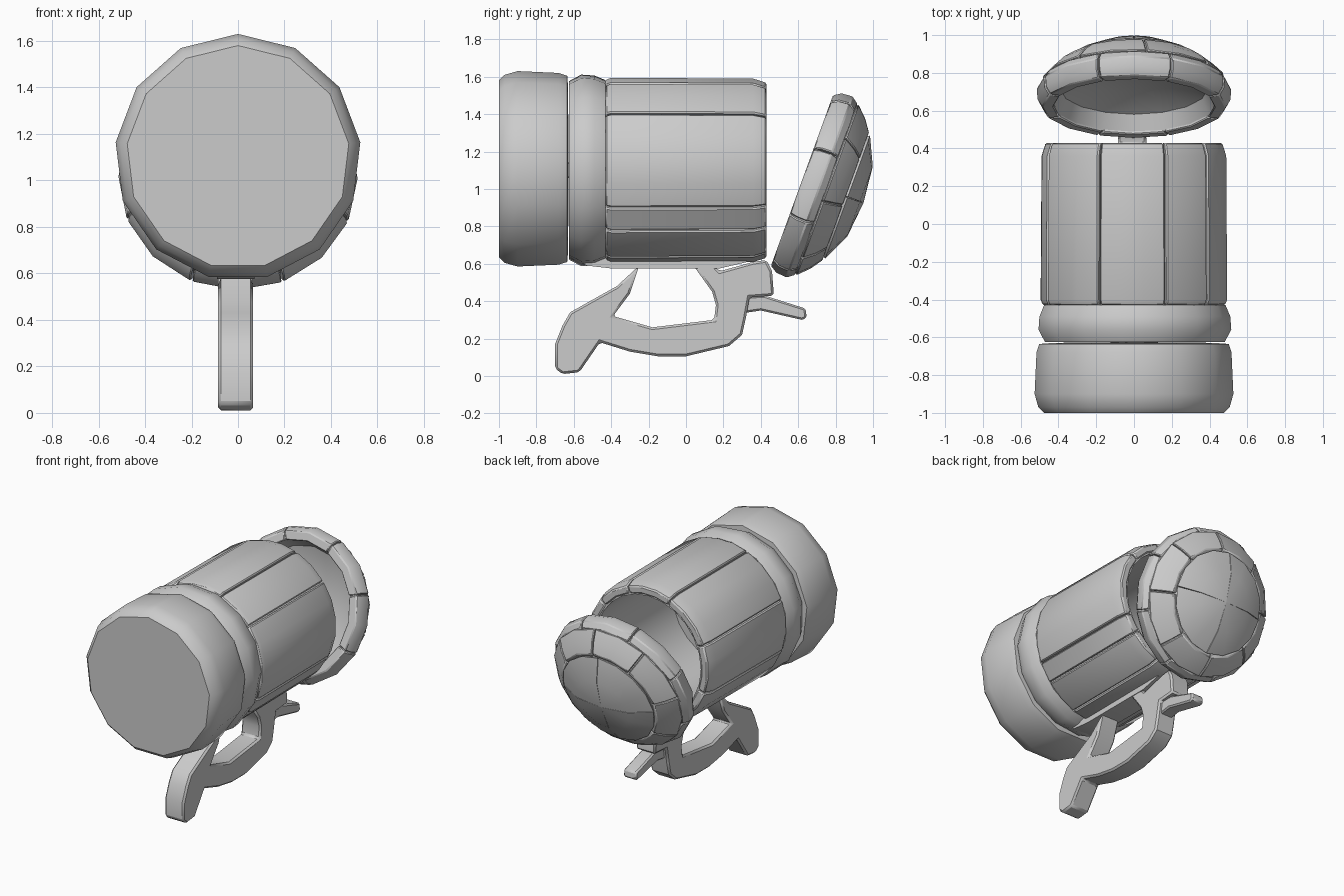
import bpy, bmesh, math
from mathutils import Matrix, Vector

cube = bpy.data.objects.get("Cube")
if cube:
    bpy.data.objects.remove(cube, do_unlink=True)

GREY = (0.6, 0.6, 0.6, 1)
grey = bpy.data.materials.new("plain_grey")
grey.use_nodes = True
grey.diffuse_color = GREY
grey.node_tree.nodes["Principled BSDF"].inputs["Base Color"].default_value = GREY


def frame(origin, up, axis):
    """Local x stays x, local y becomes up, local z becomes the axis of turning."""
    m = Matrix((Vector((1, 0, 0)), Vector(up), Vector(axis))).transposed().to_4x4()
    return Matrix.Translation(origin) @ m


def finish(name, bm, bevel=0.0):
    bmesh.ops.remove_doubles(bm, verts=bm.verts, dist=0.0005)
    bmesh.ops.recalc_face_normals(bm, faces=bm.faces)
    mesh = bpy.data.meshes.new(name)
    bm.to_mesh(mesh)
    bm.free()
    mesh.materials.append(grey)
    ob = bpy.data.objects.new(name, mesh)
    bpy.context.collection.objects.link(ob)
    bpy.ops.object.select_all(action="DESELECT")
    bpy.context.view_layer.objects.active = ob
    ob.select_set(True)
    bpy.ops.object.shade_smooth_by_angle(angle=math.radians(35))
    if bevel:
        mod = ob.modifiers.new("Soft edges", "BEVEL")
        mod.width = bevel
        mod.limit_method = "ANGLE"
        mod.angle_limit = math.radians(40)
    return ob


def spin(name, mat, profile, start=0, end=360, steps=13, bevel=0.0):
    """Turn a closed (radius, height) profile through an arc given in degrees."""
    bm = bmesh.new()
    full = end - start >= 360
    rings = []
    for i in range(steps if full else steps + 1):
        a = math.radians(start + (end - start) * i / steps)
        rings.append([bm.verts.new(mat @ Vector((r * math.cos(a), r * math.sin(a), h)))
                      for r, h in profile])
    n = len(profile)
    for i in range(steps):
        a, b = rings[i], rings[(i + 1) % len(rings)]
        for j in range(n):
            k = (j + 1) % n
            if profile[j][0] or profile[k][0]:
                bm.faces.new((a[j], a[k], b[k], b[j]))
    if not full:
        bm.faces.new(rings[0])
        bm.faces.new(rings[-1])
    return finish(name, bm, bevel)


def slab(name, outline, half, bevel=0.0, mid=-0.01):
    """Extrude a (y, z) outline across x."""
    bm = bmesh.new()
    face = bm.faces.new([bm.verts.new((mid - half, y, z)) for y, z in outline])
    new = bmesh.ops.extrude_face_region(bm, geom=[face])["geom"]
    bmesh.ops.translate(bm, vec=(2 * half, 0, 0),
                        verts=[v for v in new if isinstance(v, bmesh.types.BMVert)])
    return finish(name, bm, bevel)


body = frame((0, 0, 1.1), (0, 0, 1), (0, 1, 0))
lean = math.radians(20)
lid = frame((0, 0.62, 1.045), (0, math.sin(lean), math.cos(lean)),
            (0, math.cos(lean), -math.sin(lean)))

# Foot and collar of the mug
spin("foot", body, [(0, -1), (0.48, -1), (0.51, -0.97), (0.53, -0.9), (0.52, -0.68),
                    (0.505, -0.635), (0.44, -0.63), (0, -0.63)], 90, 450, 13)
spin("collar", body, [(0, -0.63), (0.48, -0.625), (0.515, -0.56), (0.51, -0.49),
                      (0.485, -0.43), (0.41, -0.43), (0, -0.43)], 97, 457, 15)

# Hollow barrel: thin liner behind separate staves
spin("liner", body, [(0.41, -0.5), (0.445, -0.5), (0.445, 0.42), (0.41, 0.42)], steps=24)
seams = [-24, 38, 70, 112, 158, 200, 245, 290, 319, 336]
stave = [(0.42, -0.43), (0.485, -0.43), (0.497, -0.4), (0.492, 0.36),
         (0.47, 0.43), (0.42, 0.43)]
for i, (a, b) in enumerate(zip(seams, seams[1:])):
    spin(f"stave_{i + 1}", body, stave, a + 0.5, b - 0.5, max(1, round((b - a) / 16)), 0.008)

# Open lid: hollow shell, rim blocks, dome panels and cap quarters
spin("lid_shell", lid, [(0.43, 0.01), (0.48, 0.01), (0.48, 0.13), (0.35, 0.24), (0.2, 0.315),
                        (0, 0.335), (0, 0.2), (0.25, 0.17), (0.39, 0.1)], steps=16)
rim = [(0.425, 0), (0.485, 0), (0.51, 0.04), (0.515, 0.1), (0.485, 0.14), (0.44, 0.13)]
panel = [(0.47, 0.13), (0.49, 0.145), (0.43, 0.205), (0.365, 0.25), (0.33, 0.24)]
cap = [(0, 0.3), (0.33, 0.23), (0.35, 0.26), (0.2, 0.33), (0, 0.35)]
for i in range(8):
    a = 22 + 45 * i
    spin(f"lid_rim_{i + 1}", lid, rim, a + 0.5, a + 44.5, 2, 0.006)
    spin(f"lid_panel_{i + 1}", lid, panel, a + 15.5, a + 59.5, 2, 0.005)
for i in range(4):
    spin(f"lid_cap_{i + 1}", lid, cap, 90 * i + 0.4, 90 * i + 89.6, 4)

# Handle with its curled foot
slab("handle", [(-0.25, 0.59), (-0.37, 0.48), (-0.46, 0.43), (-0.62, 0.34), (-0.66, 0.27),
                (-0.7, 0.17), (-0.7, 0.04), (-0.66, 0.01), (-0.57, 0.02), (-0.46, 0.18),
                (-0.3, 0.13), (-0.15, 0.105), (0, 0.105), (0.23, 0.16), (0.3, 0.22),
                (0.32, 0.31), (0.34, 0.42), (0.47, 0.43), (0.46, 0.56), (0.43, 0.62),
                (0.36, 0.61), (0.18, 0.56), (0.15, 0.59), (0.04, 0.59), (0.14, 0.45),
                (0.16, 0.38), (0.15, 0.3), (-0.18, 0.26), (-0.39, 0.32), (-0.3, 0.44)],
     0.075, 0.012)

# Strip under the barrel, and thumb lever
slab("handle_strip", [(-0.62, 0.63), (-0.53, 0.59), (-0.4, 0.575), (0.18, 0.575),
                      (0.33, 0.61), (0.3, 0.64)], 0.08)
slab("thumb_lever", [(0.18, 0.42), (0.2, 0.32), (0.4, 0.35), (0.62, 0.3), (0.645, 0.31),
                     (0.64, 0.36), (0.42, 0.43)], 0.05, 0.01)
